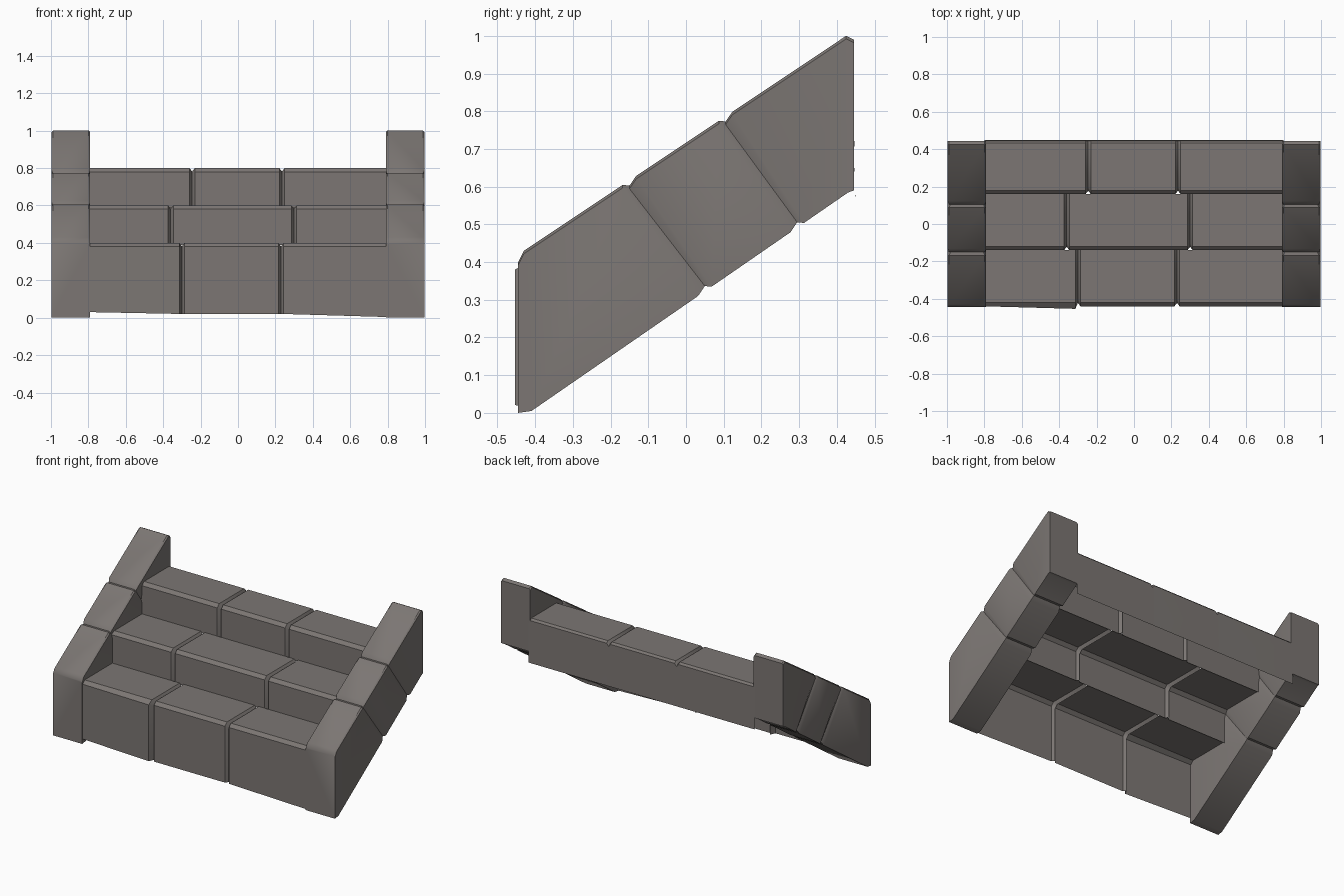
import bpy, bmesh

if "Cube" in bpy.data.objects:
    bpy.data.objects.remove(bpy.data.objects["Cube"])

stone = bpy.data.materials.new("warm grey stone")
stone.diffuse_color = (0.2, 0.182, 0.172, 1)
stone.use_nodes = True
stone.node_tree.nodes["Principled BSDF"].inputs["Base Color"].default_value = stone.diffuse_color


def loft(name, loops, closed):
    """Skin a row of matching loops; closed loops get end caps."""
    bm = bmesh.new()
    rows = [[bm.verts.new(p) for p in lp] for lp in loops]
    n = len(rows[0])
    for a, b in zip(rows, rows[1:]):
        for i in range(n if closed else n - 1):
            j = (i + 1) % n
            bm.faces.new((a[i], b[i], b[j], a[j]))
    if closed:
        bm.faces.new(rows[0])
        bm.faces.new(rows[-1])
        bmesh.ops.recalc_face_normals(bm, faces=bm.faces)
    me = bpy.data.meshes.new(name)
    bm.to_mesh(me)
    bm.free()
    me.materials.append(stone)
    ob = bpy.data.objects.new(name, me)
    bpy.context.collection.objects.link(ob)
    bpy.context.view_layer.objects.active = ob
    ob.select_set(True)
    bpy.ops.object.shade_smooth_by_angle(angle=0.6)
    ob.select_set(False)


# Steps: open-bottomed riser and tread strips, with cracks between blocks
def step(name, y0, y1, z, bottom, cracks, back=None, bulge=0.0):
    stations = [(-0.8, 0)]
    for c in cracks:
        stations += [(c - 0.014, 0), (c, 0.018), (c + 0.014, 0)]
    stations.append((0.8, 0))
    loops = []
    for x, d in stations:
        # left block leans forward slightly on the lowest step
        f = bulge * max(0, x + 0.8) / 0.5 if x < cracks[0] else 0
        zb = bottom(x)
        lp = [(x, y0 + d - f, zb), (x, y0 + d - f, z - 0.02 - d),
              (x, y0 + d + 0.02, z - d), (x, y1, z - d)]
        if back is not None:
            lp[-1] = (x, y1 - 0.012, z - d)
            lp += [(x, y1, z - 0.012 - d), (x, y1 + 0.005, back)]
        loops.append(lp)
    loft(name, loops, False)


step("lower_step", -0.44, -0.14, 0.40,
     lambda x: 0.02 - max(0, x - 0.25) * 0.03 + max(0, -x - 0.3) * 0.02,
     (-0.30, 0.23), bulge=0.014)
step("middle_step", -0.14, 0.16, 0.60, lambda x: 0.39, (-0.36, 0.30))
step("upper_step", 0.16, 0.445, 0.80, lambda x: 0.59, (-0.245, 0.235), back=0.52)


# Sloping side walls, each of three stone blocks
def top(y):
    return y, 0.43 + 0.667 * (y + 0.43)


def low(y):
    return y, 0.005 + 0.69 * (y + 0.41)


wall = [((-0.445, 0.40), (-0.445, 0.0), 0), (top(-0.43), low(-0.41), 0)]
for yt, yb in ((-0.15, 0.05), (0.105, 0.295)):
    wall += [(top(yt - 0.018), low(yb - 0.018), 0),
             (top(yt), low(yb), 0.014),
             (top(yt + 0.018), low(yb + 0.018), 0)]
wall += [(top(0.425), low(0.43), 0), ((0.445, 0.99), (0.445, 0.59), 0)]

for side, s in (("left", -1), ("right", 1)):
    loops = []
    for (yt, zt), (yb, zb), d in wall:
        xi, xo, e = 0.79 + d * 0.5, 0.997 - d * 0.6, 0.008
        loops.append([(s * xi, yb, zb + d), (s * xo, yb, zb + d),
                      (s * xo, yt, zt - e - d), (s * (xo - e), yt, zt - d),
                      (s * (xi + e), yt, zt - d), (s * xi, yt, zt - e - d)])
    loft(side + "_side_wall", loops, True)
